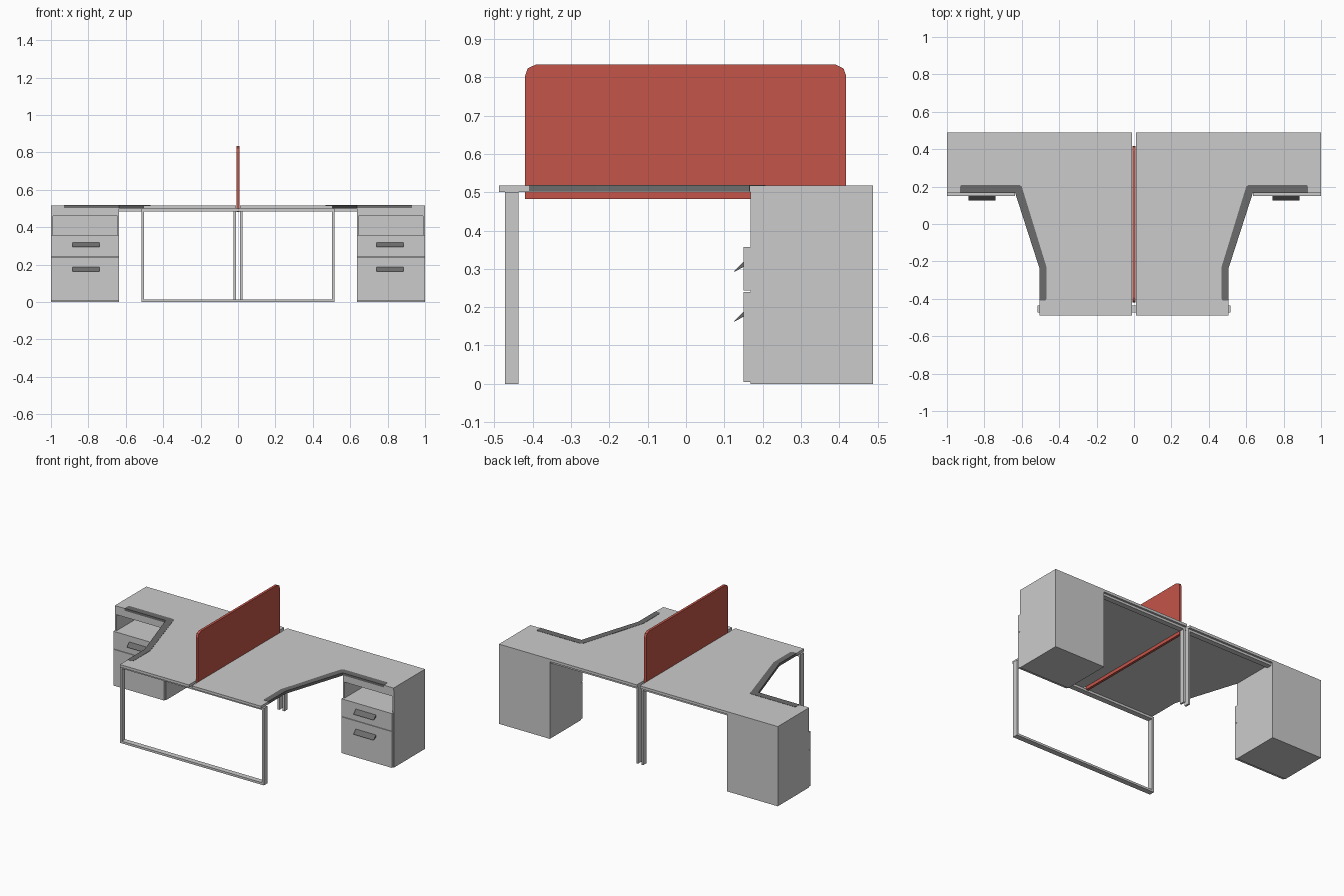
import bpy, bmesh
from mathutils import Vector

cube = bpy.data.objects.get("Cube")
if cube:
    bpy.data.objects.remove(cube)


def material(name, rgb):
    m = bpy.data.materials.new(name)
    m.use_nodes = True
    m.diffuse_color = (*rgb, 1)
    m.node_tree.nodes["Principled BSDF"].inputs["Base Color"].default_value = (*rgb, 1)
    return m


LIGHT = material("light grey", (0.6, 0.6, 0.6))
DARK = material("dark grey", (0.15, 0.15, 0.15))
RED = material("red fabric", (0.55, 0.09, 0.065))


def prism(name, outline, depth, mat):
    """Solid swept along depth from a closed outline of 3D points."""
    bm = bmesh.new()
    face = bm.faces.new([bm.verts.new(p) for p in outline])
    swept = bmesh.ops.extrude_face_region(bm, geom=[face])["geom"]
    bmesh.ops.translate(bm, vec=Vector(depth),
                        verts=[v for v in swept if isinstance(v, bmesh.types.BMVert)])
    bmesh.ops.recalc_face_normals(bm, faces=bm.faces)
    mesh = bpy.data.meshes.new(name)
    bm.to_mesh(mesh)
    bm.free()
    mesh.materials.append(mat)
    obj = bpy.data.objects.new(name, mesh)
    bpy.context.collection.objects.link(obj)
    return obj


def box(name, x, y, z, mat=LIGHT):
    corners = [(x[i], y[j], z[0]) for i, j in ((0, 0), (1, 0), (1, 1), (0, 1))]
    return prism(name, corners, (0, 0, z[1] - z[0]), mat)


def sort2(a, b):
    return (min(a, b), max(a, b))


BACK = 0.488
FRONT = 0.166
for side, s in (("left", 1), ("right", -1)):

    def sbox(name, x, y, z, mat=LIGHT):
        return box(side + "_" + name, sort2(s * x[0], s * x[1]), y, z, mat)

    # desk top with a swept working edge
    top = [(0.011, -BACK), (0.505, -BACK), (0.505, -0.235), (0.634, FRONT),
           (1, FRONT), (1, BACK), (0.011, BACK)]
    prism(side + "_desk_top", [(s * x, y, 0.5) for x, y in top], (0, 0, 0.017), LIGHT)

    # dark padded strip along the working edge
    strip = [(0.93, 0.165), (0.635, 0.165), (0.506, -0.235), (0.506, -0.41),
             (0.475, -0.41), (0.468, -0.4), (0.468, -0.23), (0.6, 0.2),
             (0.61, 0.208), (0.925, 0.208), (0.93, 0.2)]
    prism(side + "_edge_strip", [(s * x, y, 0.503) for x, y in strip], (0, 0, 0.0155), DARK)

    # pedestal carcass with an open niche
    body = (FRONT + 0.002, BACK)
    sbox("pedestal_body", (0.635, 1), body, (0, 0.355))
    sbox("pedestal_inner_side", (0.635, 0.645), body, (0.355, 0.5))
    sbox("pedestal_outer_side", (0.99, 1), body, (0.355, 0.5))
    sbox("pedestal_back", (0.645, 0.99), (BACK - 0.012, BACK), (0.355, 0.5))
    sbox("pedestal_top_rail", (0.645, 0.99), (body[0], BACK - 0.012), (0.46, 0.5))

    # drawers with slanted pulls
    for label, low, high, grip in (("lower", 0.005, 0.24, 0.163), ("upper", 0.243, 0.357, 0.293)):
        sbox(label + "_drawer_front", (0.636, 0.999), (0.15, body[0]), (low, high))
        profile = [(0.15, grip + 0.025), (0.125, grip), (0.128, grip), (0.15, grip + 0.012)]
        prism(side + "_" + label + "_drawer_pull", [(s * 0.74, y, z) for y, z in profile],
              (s * 0.145, 0, 0), DARK)

    # front frame post, back post and back rail
    sbox("front_leg", (0.503, 0.516), (-0.472, -0.437), (0, 0.5))
    sbox("back_leg", (0.012, 0.024), (0.44, 0.475), (0, 0.5))
    sbox("back_rail", (0.024, 0.635), (0.44, 0.475), (0.485, 0.5))

# shared front frame rails
for name, z in (("front_bottom_rail", (0, 0.014)), ("front_top_rail", (0.485, 0.5))):
    box(name, (-0.503, 0.503), (-0.472, -0.437), z, LIGHT)

# dividing screen with softened upper corners
screen = [(-0.42, 0.482), (0.418, 0.482), (0.418, 0.803), (0.411, 0.823), (0.39, 0.833),
          (-0.392, 0.833), (-0.413, 0.823), (-0.42, 0.803)]
prism("dividing_screen", [(-0.008, y, z) for y, z in screen], (0.016, 0, 0), RED)
